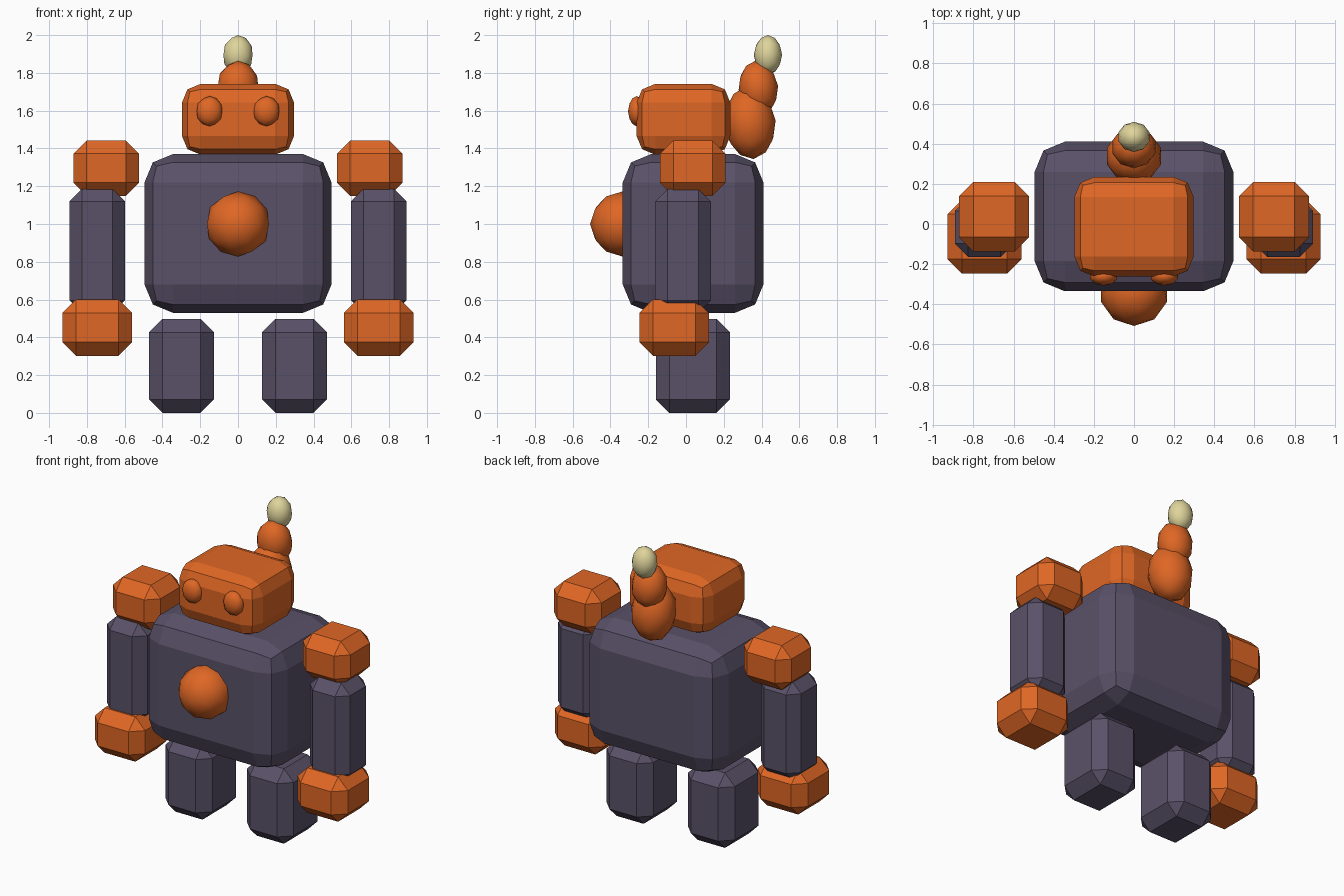
import bpy
import bmesh
from mathutils import Matrix, Vector

if "Cube" in bpy.data.objects:
    bpy.data.objects.remove(bpy.data.objects["Cube"])


def material(name, rgb):
    m = bpy.data.materials.new(name)
    m.diffuse_color = (*rgb, 1)
    m.use_nodes = True
    m.node_tree.nodes["Principled BSDF"].inputs["Base Color"].default_value = m.diffuse_color
    return m


ORANGE = material("orange", (0.74, 0.135, 0.018))
PURPLE = material("dark purple", (0.102, 0.083, 0.14))
CREAM = material("cream", (0.74, 0.66, 0.33))


def finish(name, bm, mat, smooth=False):
    mesh = bpy.data.meshes.new(name)
    bm.to_mesh(mesh)
    bm.free()
    mesh.materials.append(mat)
    for p in mesh.polygons:
        p.use_smooth = smooth
    obj = bpy.data.objects.new(name, mesh)
    bpy.context.collection.objects.link(obj)
    return obj


def block(name, lo, hi, mat, bevel, segments=1):
    """Box from corner to corner with chamfered or rounded edges."""
    lo, hi = Vector(lo), Vector(hi)
    bm = bmesh.new()
    bmesh.ops.create_cube(bm, size=1)
    for v in bm.verts:
        v.co = (lo + hi) / 2 + v.co * (hi - lo)
    bmesh.ops.bevel(bm, geom=bm.edges[:], offset=bevel, segments=segments,
                    profile=0.5, affect='EDGES')
    return finish(name, bm, mat)


def ball(name, centre, radii, mat, tilt=0):
    """Smooth low-poly ellipsoid, tilted about x."""
    bm = bmesh.new()
    bmesh.ops.create_icosphere(bm, subdivisions=2, radius=1)
    bm.transform(Matrix.Translation(centre) @ Matrix.Rotation(tilt, 4, 'X')
                 @ Matrix.Diagonal((*radii, 1)))
    return finish(name, bm, mat, True)


def pair(name, lo, hi, mat, bevel):
    """Block given on the +x side, repeated on the -x side."""
    block("right_" + name, lo, hi, mat, bevel)
    block("left_" + name, (-hi[0], lo[1], lo[2]), (-lo[0], hi[1], hi[2]), mat, bevel)


# Body, belly button and head
block("body", (-0.495, -0.335, 0.53), (0.495, 0.41, 1.37), PURPLE, 0.15, 2)
ball("belly_button", (0, -0.336, 1.0), (0.172, 0.172, 0.172), ORANGE)
block("head", (-0.297, -0.262, 1.367), (0.297, 0.235, 1.742), ORANGE, 0.1, 2)

# Eyes
for side, s in (("left", -1), ("right", 1)):
    ball(side + "_eye", (s * 0.151, -0.26, 1.597), (0.071, 0.047, 0.08), ORANGE)

# Arms and legs
pair("shoulder", (0.523, -0.137, 1.148), (0.872, 0.21, 1.443), ORANGE, 0.071)
pair("arm", (0.598, -0.164, 0.53), (0.893, 0.132, 1.185), PURPLE, 0.066)
pair("hand", (0.56, -0.247, 0.302), (0.93, 0.121, 0.6), ORANGE, 0.072)
pair("leg", (0.127, -0.16, 0), (0.471, 0.233, 0.498), PURPLE, 0.072)

# Tail rising behind the head
ball("tail_base", (0, 0.338, 1.535), (0.141, 0.137, 0.192), ORANGE, 0.1)
ball("tail_middle", (0, 0.383, 1.72), (0.113, 0.105, 0.145), ORANGE, 0.1)
ball("tail_tip", (0, 0.434, 1.895), (0.081, 0.075, 0.105), CREAM)
